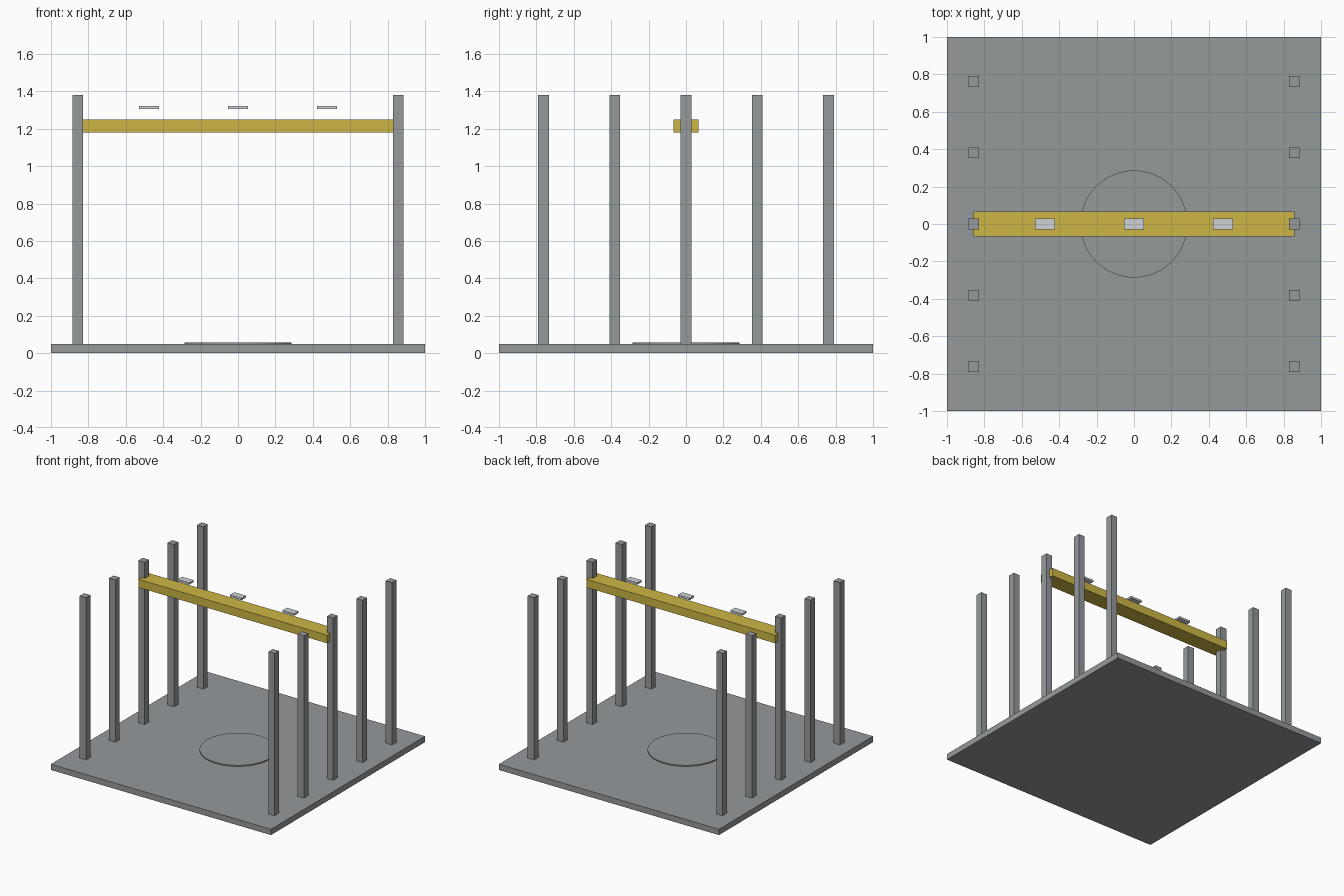
import bpy

cube = bpy.data.objects.get("Cube")
if cube:
    bpy.data.objects.remove(cube, do_unlink=True)


def material(name, rgb):
    mat = bpy.data.materials.new(name)
    mat.use_nodes = True
    colour = (*rgb, 1)
    mat.diffuse_color = colour
    mat.node_tree.nodes["Principled BSDF"].inputs["Base Color"].default_value = colour
    return mat


grey = material("concrete grey", (0.30, 0.32, 0.33))
yellow = material("crane yellow", (0.62, 0.47, 0.06))
pale = material("lamp pale grey", (0.62, 0.64, 0.66))


def box(name, x, y, z0, z1, width, depth, mat):
    bpy.ops.mesh.primitive_cube_add(size=1, location=(x, y, (z0 + z1) / 2))
    obj = bpy.context.object
    obj.name = name
    obj.scale = (width, depth, z1 - z0)
    bpy.ops.object.transform_apply(location=False, rotation=False, scale=True)
    obj.data.materials.append(mat)


FLOOR = 0.048
COLUMN_X = 0.857
BAY = 0.381

# Floor slab with a low round pad in the middle
box("floor_slab", 0, 0, 0, FLOOR, 2, 2, grey)
bpy.ops.mesh.primitive_cylinder_add(vertices=64, radius=0.286, depth=0.009,
                                    location=(0, 0, FLOOR + 0.0045))
pad = bpy.context.object
pad.name = "round_floor_pad"
pad.data.materials.append(grey)
bpy.ops.object.shade_smooth_by_angle()

# Two rows of five columns
for side, x in (("left", COLUMN_X), ("right", -COLUMN_X)):
    for i in range(5):
        box(f"{side}_column_{i + 1}", x, (i - 2) * BAY, FLOOR, 1.381, 0.057, 0.057, grey)

# Bridge beam across the middle columns
box("bridge_beam", 0, 0, 1.181, 1.248, 2 * COLUMN_X, 0.133, yellow)

# Lamps hanging above the beam
for i, name in enumerate(("right", "middle", "left")):
    box(f"{name}_lamp", (i - 1) * 0.476, 0, 1.305, 1.321, 0.105, 0.057, pale)
